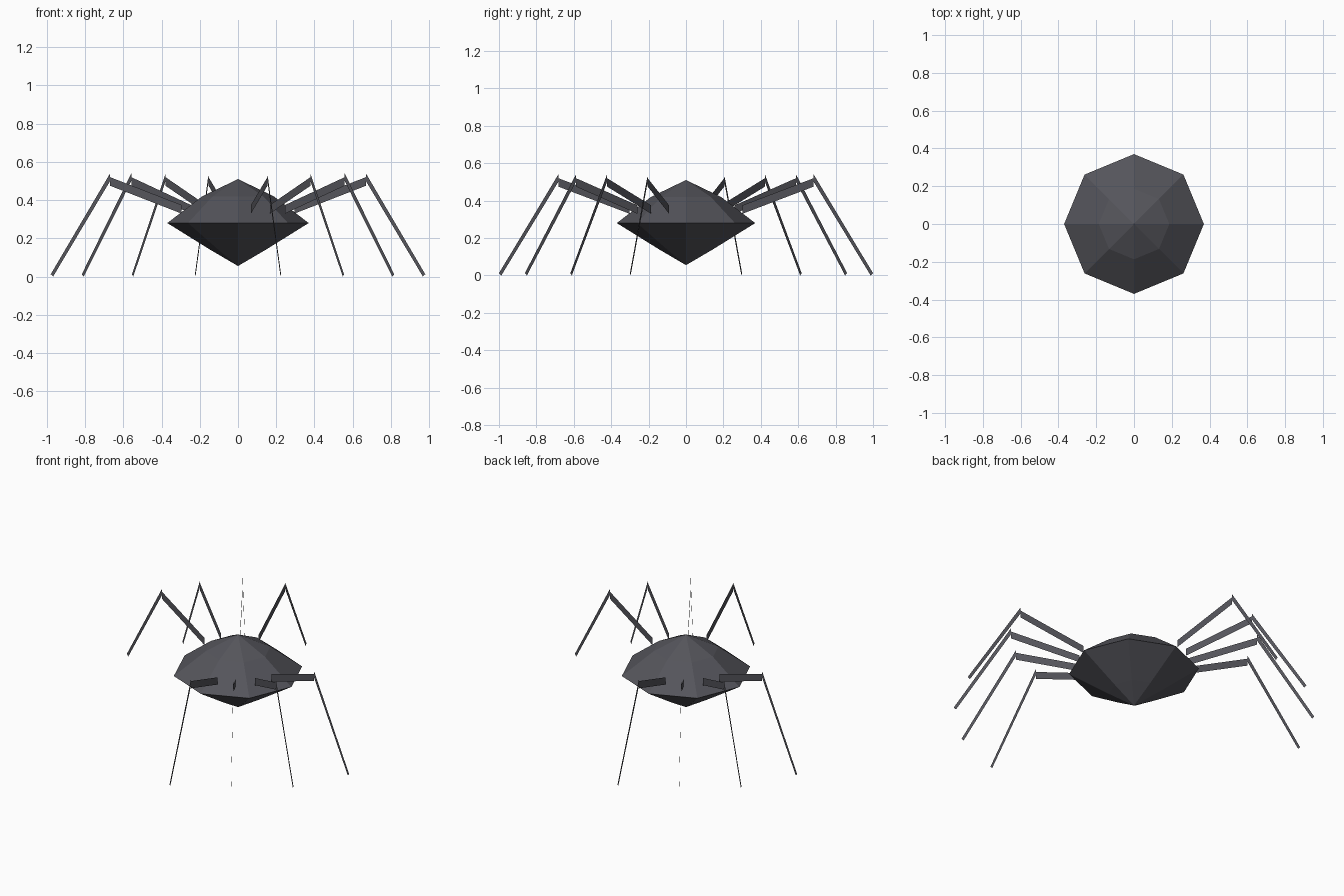
import bpy, bmesh
from math import cos, sin, radians, tau

if "Cube" in bpy.data.objects:
    bpy.data.objects.remove(bpy.data.objects["Cube"])

mat = bpy.data.materials.new("dark_grey")
mat.diffuse_color = (0.09, 0.09, 0.105, 1)
mat.use_nodes = True
mat.node_tree.nodes["Principled BSDF"].inputs["Base Color"].default_value = mat.diffuse_color


def make_object(name, bm):
    mesh = bpy.data.meshes.new(name)
    bm.to_mesh(mesh)
    bm.free()
    mesh.materials.append(mat)
    obj = bpy.data.objects.new(name, mesh)
    bpy.context.collection.objects.link(obj)
    return obj


# Body: eight-sided faceted shell, (radius, height) rings between two points
bm = bmesh.new()
rings = []
for r, z in [(0.145, 0.14), (0.37, 0.28), (0.187, 0.42)]:
    rings.append([bm.verts.new((r * cos(tau * i / 8), r * sin(tau * i / 8), z))
                  for i in range(8)])
bottom = bm.verts.new((0, 0, 0.055))
top = bm.verts.new((0, 0, 0.51))
for i in range(8):
    j = (i + 1) % 8
    for low, high in zip(rings, rings[1:]):
        bm.faces.new((low[i], low[j], high[j], high[i]))
    bm.faces.new((bottom, rings[0][j], rings[0][i]))
    bm.faces.new((top, rings[-1][i], rings[-1][j]))
make_object("body", bm)

# Legs: flat upright blades, profiles given as (distance from centre, height)
thigh = [(0.31, 0.33), (0.70, 0.475), (0.70, 0.52), (0.31, 0.375)]
shin = [(0.70, 0.50), (1.012, 0.0), (1.025, 0.012), (0.70, 0.54)]


def make_leg(name, angle):
    bm = bmesh.new()
    for profile in (thigh, shin):
        bm.faces.new([bm.verts.new((r * cos(angle), r * sin(angle), z))
                      for r, z in profile])
    make_object(name, bm)


# Four legs fan out on each of two opposite sides
for side, turn in (("front_right", 0), ("back_left", 180)):
    for k in range(4):
        make_leg(f"{side}_leg_{k + 1}", radians(-77.3 + 20.1 * k + turn))
